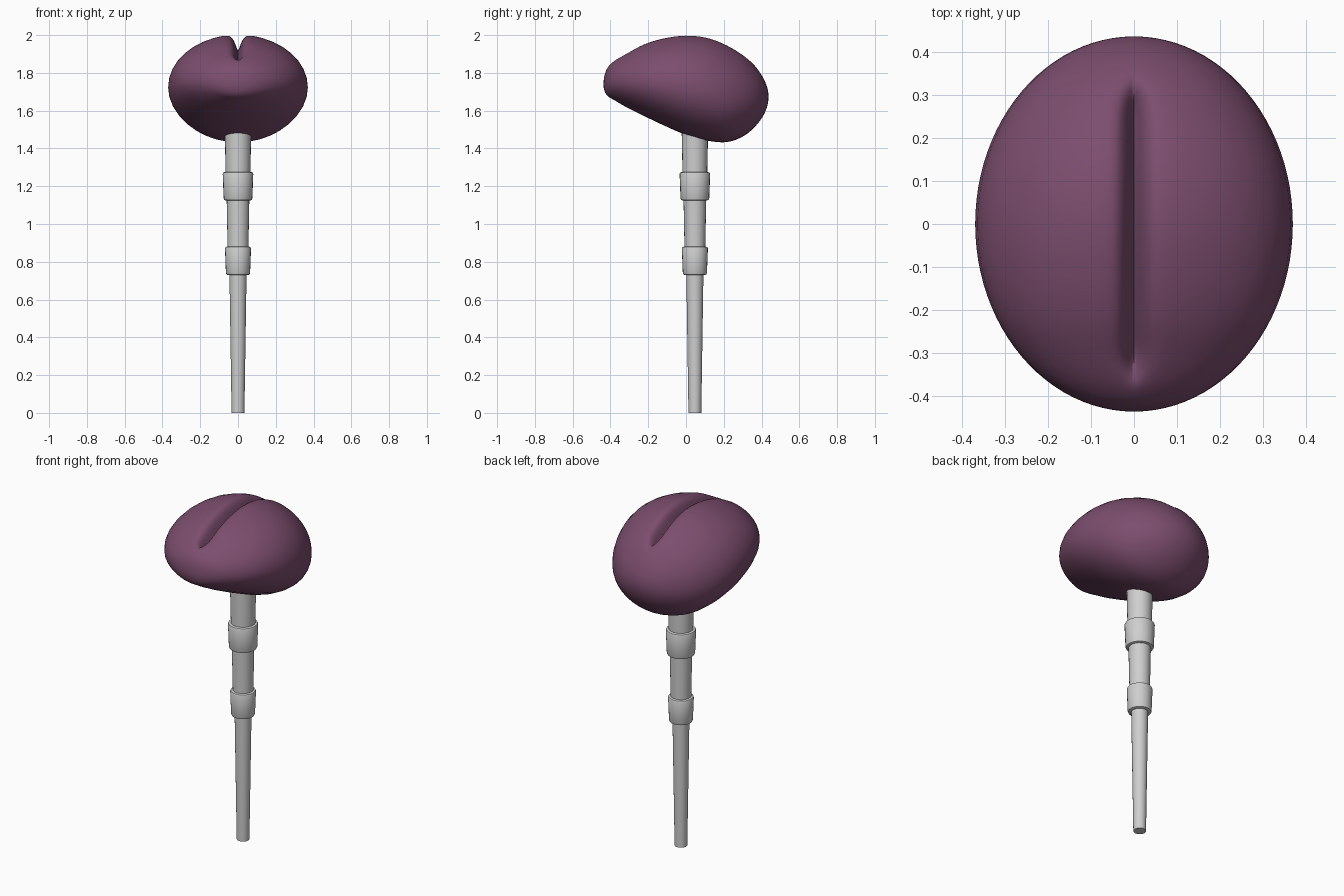
import bpy, bmesh, math

if "Cube" in bpy.data.objects:
    bpy.data.objects.remove(bpy.data.objects["Cube"])


def material(name, rgb):
    m = bpy.data.materials.new(name)
    m.diffuse_color = (*rgb, 1)
    m.use_nodes = True
    m.node_tree.nodes["Principled BSDF"].inputs["Base Color"].default_value = m.diffuse_color
    return m


PURPLE = material("plum purple", (0.2, 0.075, 0.155))
GREY = material("light grey", (0.62, 0.62, 0.62))


def finish(name, bm, mat, angle):
    bmesh.ops.recalc_face_normals(bm, faces=bm.faces)
    me = bpy.data.meshes.new(name)
    bm.to_mesh(me)
    bm.free()
    me.materials.append(mat)
    ob = bpy.data.objects.new(name, me)
    bpy.context.collection.objects.link(ob)
    bpy.ops.object.select_all(action='DESELECT')
    ob.select_set(True)
    bpy.context.view_layer.objects.active = ob
    bpy.ops.object.shade_smooth_by_angle(angle=math.radians(angle))
    return ob


def bridge(bm, rings):
    for a, b in zip(rings, rings[1:]):
        n = len(a)
        for i in range(n):
            bm.faces.new((a[i], a[(i + 1) % n], b[(i + 1) % n], b[i]))


def lathe(name, profile, y=0.047, sides=24):
    """Capped turned part from (radius, height) pairs."""
    bm = bmesh.new()
    rings = [[bm.verts.new((r * math.cos(2 * math.pi * i / sides),
                            y + r * math.sin(2 * math.pi * i / sides), z))
              for i in range(sides)] for r, z in profile]
    bridge(bm, rings)
    bm.faces.new(rings[0])
    bm.faces.new(rings[-1])
    return finish(name, bm, GREY, 35)


def collar(name, r0, r1, z0, z1):
    b = 0.01
    lathe(name, [(r0 - b, z0), (r0 - 0.003, z0 + 0.003), (r0, z0 + b),
                 (r1, z1 - b), (r1 - 0.003, z1 - 0.003), (r1 - b, z1)])


# handle: three tapering sections joined by two collars
lathe("lower_shaft", [(0.034, 0), (0.046, 0.78)])
lathe("middle_shaft", [(0.054, 0.82), (0.061, 1.18)])
lathe("upper_shaft", [(0.064, 1.2), (0.07, 1.49)])
collar("lower_collar", 0.064, 0.069, 0.73, 0.88)
collar("upper_collar", 0.076, 0.081, 1.125, 1.275)

# head: side outline heights at 15 degree steps from front to back
TOP = [1.74, 1.815, 1.865, 1.91, 1.957, 1.988, 2.002, 1.99, 1.95, 1.893, 1.82, 1.745, 1.675]
BOT = [1.74, 1.685, 1.655, 1.615, 1.57, 1.52, 1.472, 1.441, 1.434, 1.468, 1.53, 1.60, 1.675]


def sample(table, other, t):
    """Catmull-Rom; past the tips the outline carries on along the other side."""
    i = min(int(t), 11)
    f = t - i
    p0 = table[i - 1] if i else other[1]
    p1, p2 = table[i], table[i + 1]
    p3 = table[i + 2] if i < 11 else other[11]
    return p1 + 0.5 * f * (p2 - p0 + f * (2 * p0 - 5 * p1 + 4 * p2 - p3
                                          + f * (3 * (p1 - p2) + p3 - p0)))


# angles around each slice, packed closely at the groove
half = [0.02, 0.04, 0.065, 0.095, 0.13, 0.18, 0.25, 0.35]
half += [0.35 + (math.pi - 0.35) * k / 16 for k in range(1, 16)]
angles = [0] + half + [math.pi] + [-a for a in reversed(half)]

bm = bmesh.new()
rings, N = [], 48
for j in range(1, N):
    th = math.pi * j / N
    y = -0.437 * math.cos(th)
    zt, zb = sample(TOP, BOT, 12 * j / N), sample(BOT, TOP, 12 * j / N)
    zm = (zt + zb) / 2 - 0.015 * math.sin(th)
    s = max(0, min(1, (0.37 - abs(y + 0.015)) / 0.11))
    depth = 0.085 * s * s * (3 - 2 * s)
    ring = []
    for a in angles:
        x, c = 0.37 * math.sin(th) * math.sin(a), math.cos(a)
        z = zm + c * ((zt - zm) if c > 0 else (zm - zb))
        if c > 0:  # central groove
            z -= depth * math.exp(-(abs(x) / 0.022) ** 1.4)
        ring.append(bm.verts.new((x, y, z)))
    rings.append(ring)
bridge(bm, rings)
for ring, y, z in ((rings[0], -0.437, TOP[0]), (rings[-1], 0.437, TOP[-1])):
    tip = bm.verts.new((0, y, z))
    for i in range(len(ring)):
        bm.faces.new((tip, ring[i], ring[(i + 1) % len(ring)]))
finish("grooved_head", bm, PURPLE, 80)
